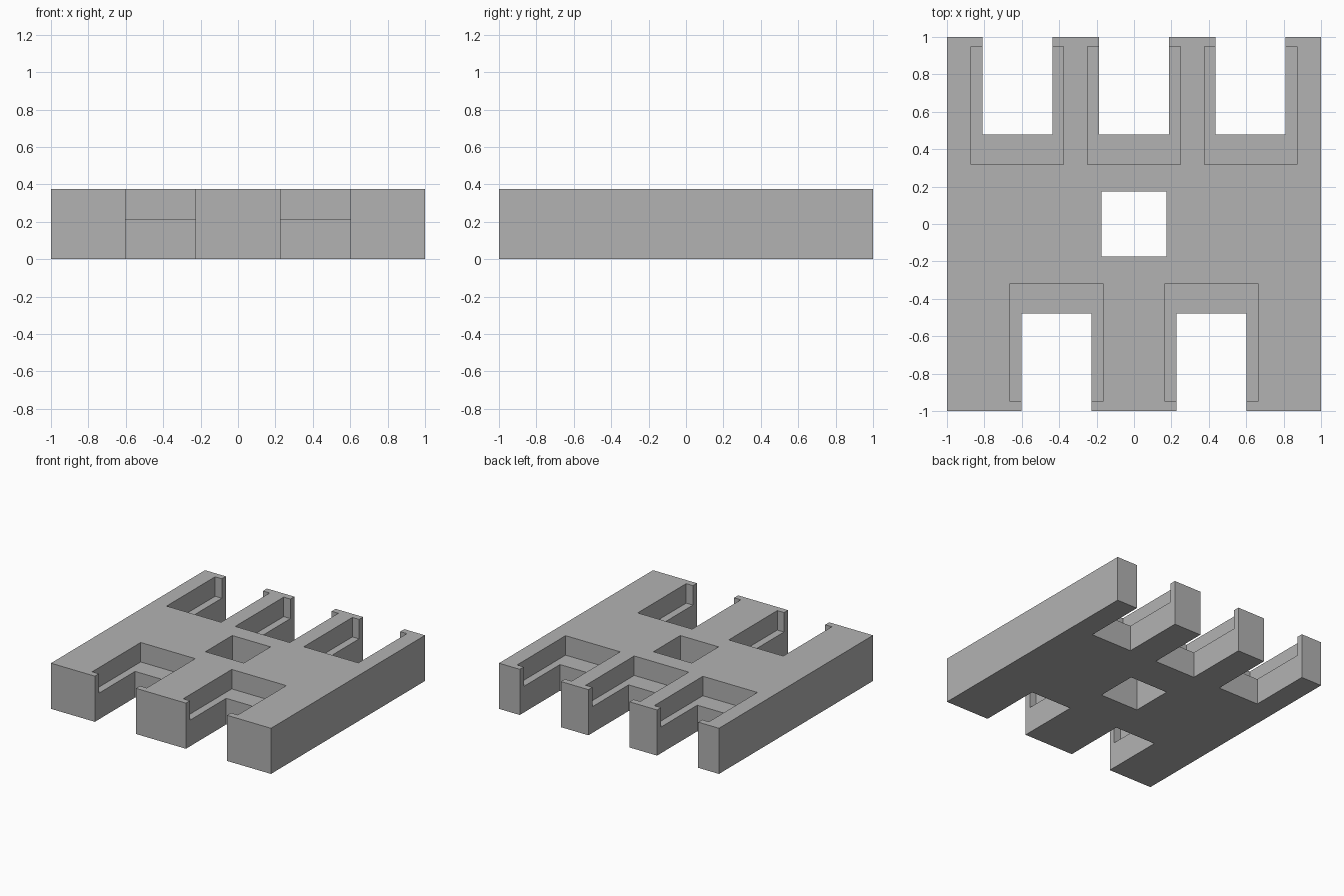
import bpy
import bmesh
from mathutils import Matrix, Vector

default = bpy.data.objects.get("Cube")
if default:
    bpy.data.objects.remove(default, do_unlink=True)

HEIGHT = 0.375
LEDGE = 0.215     # floor of the stepped recesses
SLOT_HALF = 0.187
RECESS_HALF = 0.248

grey = bpy.data.materials.new("plain grey")
grey.use_nodes = True
colour = (0.448, 0.448, 0.448, 1)
grey.diffuse_color = colour
grey.node_tree.nodes["Principled BSDF"].inputs["Base Color"].default_value = colour


def box(name, low, high):
    """Axis-aligned box between two corners."""
    low, high = Vector(low), Vector(high)
    bm = bmesh.new()
    bmesh.ops.create_cube(bm, size=1, matrix=Matrix.Translation((low + high) / 2)
                          @ Matrix.Diagonal((*(high - low), 1)))
    mesh = bpy.data.meshes.new(name)
    bm.to_mesh(mesh)
    bm.free()
    mesh.materials.append(grey)
    obj = bpy.data.objects.new(name, mesh)
    bpy.context.collection.objects.link(obj)
    return obj


def cut(target, low, high):
    """Subtract a box from the target and discard the cutter."""
    cutter = box("cutter", low, high)
    cutter.hide_render = True
    mod = target.modifiers.new("cut", "BOOLEAN")
    mod.operation = "DIFFERENCE"
    mod.solver = "EXACT"
    mod.object = cutter
    bpy.context.view_layer.objects.active = target
    bpy.ops.object.modifier_apply(modifier=mod.name)
    bpy.data.objects.remove(cutter, do_unlink=True)


# Solid slab
slab = box("slotted_block", (-1, -1, 0), (1, 1, HEIGHT))

# Square hole through the middle
cut(slab, (-0.174, -0.174, -1), (0.174, 0.174, 1))

# Open slots through the slab, each with a wider stepped recess on top
for side, centres in ((1, (-0.624, 0, 0.624)), (-1, (-0.414, 0.414))):
    for x in centres:
        for half, inner, outer, floor in ((SLOT_HALF, 0.478, 1.2, -1),
                                          (RECESS_HALF, 0.318, 0.948, LEDGE)):
            y0, y1 = sorted((side * inner, side * outer))
            cut(slab, (x - half, y0, floor), (x + half, y1, 1))
